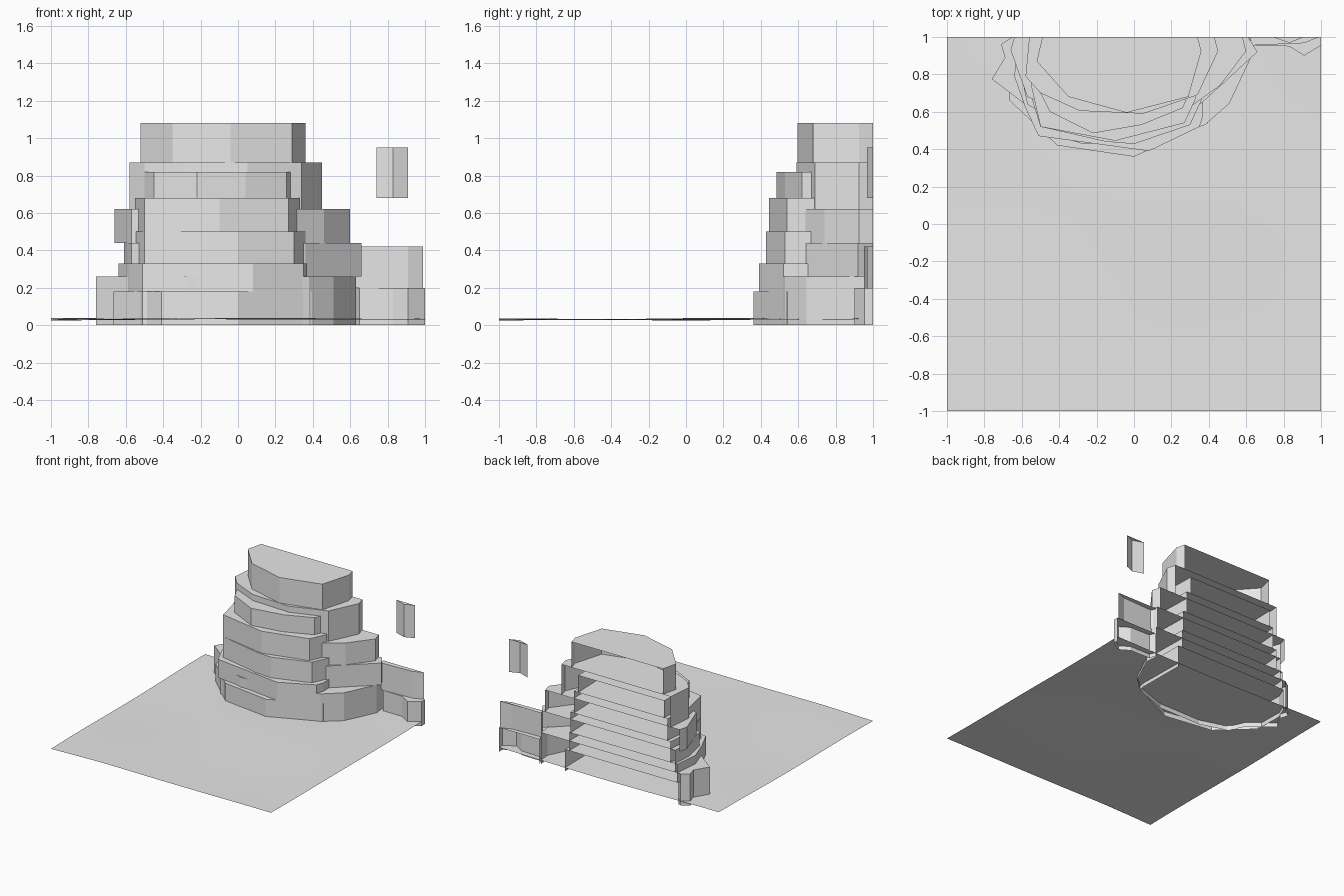
import bpy, bmesh, math

stone = bpy.data.materials.new("pale_grey_stone")
stone.diffuse_color = (0.8, 0.8, 0.8, 1)


def finish(name, bm):
    mesh = bpy.data.meshes.new(name)
    bm.to_mesh(mesh)
    bm.free()
    mesh.materials.append(stone)
    ob = bpy.data.objects.new(name, mesh)
    bpy.context.collection.objects.link(ob)
    return ob


def ledge(name, z0, z1, outline):
    """Rock layer: walls along the outline plus a top, open below and behind."""
    bm = bmesh.new()
    low = [bm.verts.new((x, y, z0)) for x, y in outline]
    top = [bm.verts.new((x, y, z1)) for x, y in outline]
    for i in range(len(outline) - 1):
        bm.faces.new((low[i], low[i + 1], top[i + 1], top[i]))
    bm.faces.new(top)
    return finish(name, bm)


# Gently rolling ground sheet
bm = bmesh.new()
bmesh.ops.create_grid(bm, x_segments=9, y_segments=9, size=1)
for v in bm.verts:
    x, y = v.co.x, v.co.y
    v.co.z = 0.033 + 0.004 * math.sin(3.1 * x + 1.5) * math.cos(2.6 * y)
    v.co.z += 0.003 * math.sin(4.3 * y + 2 * x)
    # lower left front corner
    v.co.z -= 0.012 * max(0, -x - 0.5) * max(0, -y) * 2
bmesh.ops.triangulate(bm, faces=bm.faces[:])
ground = finish("ground_sheet", bm)
for p in ground.data.polygons:
    p.use_smooth = True

# Broad ledges, stacked bottom to top
broad = [
    (0.00, 0.26, [(-.65, 1), (-.71, .96), (-.69, .89), (-.76, .775), (-.57, .63), (-.51, .50),
                  (-.28, .43), (.10, .43), (.38, .53), (.51, .645), (.63, .90), (.62, 1)]),
    (0.26, 0.44, [(-.60, 1), (-.61, .83), (-.57, .64), (-.40, .54), (.05, .50),
                  (.36, .645), (.66, .92), (.61, 1)]),
    (0.44, 0.62, [(-.64, 1), (-.66, .93), (-.57, .68), (-.30, .57), (.08, .55),
                  (.32, .64), (.46, .74), (.60, .925), (.58, 1)]),
    (0.62, 0.87, [(-.56, 1), (-.58, .79), (-.50, .70), (-.29, .605), (.05, .59),
                  (.34, .69), (.45, .925), (.43, 1)]),
    (0.87, 1.08, [(-.49, 1), (-.52, .87), (-.35, .68), (-.04, .595),
                  (.29, .68), (.36, .925), (.34, 1)]),
]
# Front ledges, staggered between the broad ones
front = [
    (0.00, 0.18, [(-.63, 1), (-.67, .90), (-.665, .66), (-.41, .42), (0, .36),
                  (.395, .54), (.405, .60), (.40, 1)]),
    (0.18, 0.33, [(-.62, 1), (-.64, .79), (-.58, .62), (-.51, .47), (.08, .39),
                  (.35, .52), (.37, .58), (.36, 1)]),
    (0.33, 0.50, [(-.56, 1), (-.58, .78), (-.50, .52), (-.15, .44), (0, .428),
                  (.30, .53), (.36, .66), (.35, 1)]),
    (0.50, 0.68, [(-.53, 1), (-.55, .74), (-.50, .52), (-.10, .445),
                  (.27, .54), (.33, .67), (.32, 1)]),
    (0.68, 0.82, [(-.50, 1), (-.51, .72), (-.45, .60), (-.22, .485), (.04, .53),
                  (.26, .62), (.29, .69), (.28, 1)]),
]
# Edge of a neighbouring rock at the back right corner
side = [
    (0.00, 0.20, [(.63, 1), (.65, .955), (.83, .95), (.91, .90), (1, .955), (1, 1)]),
    (0.20, 0.42, [(.62, 1), (.63, .955), (.91, .967), (.99, 1)]),
    (0.68, 0.95, [(.74, 1), (.83, .968), (.91, 1)]),
]
for label, group in (("broad_ledge", broad), ("front_ledge", front), ("corner_rock", side)):
    for i, (z0, z1, pts) in enumerate(group, 1):
        ledge(f"{label}_{i}", z0, z1, pts)
